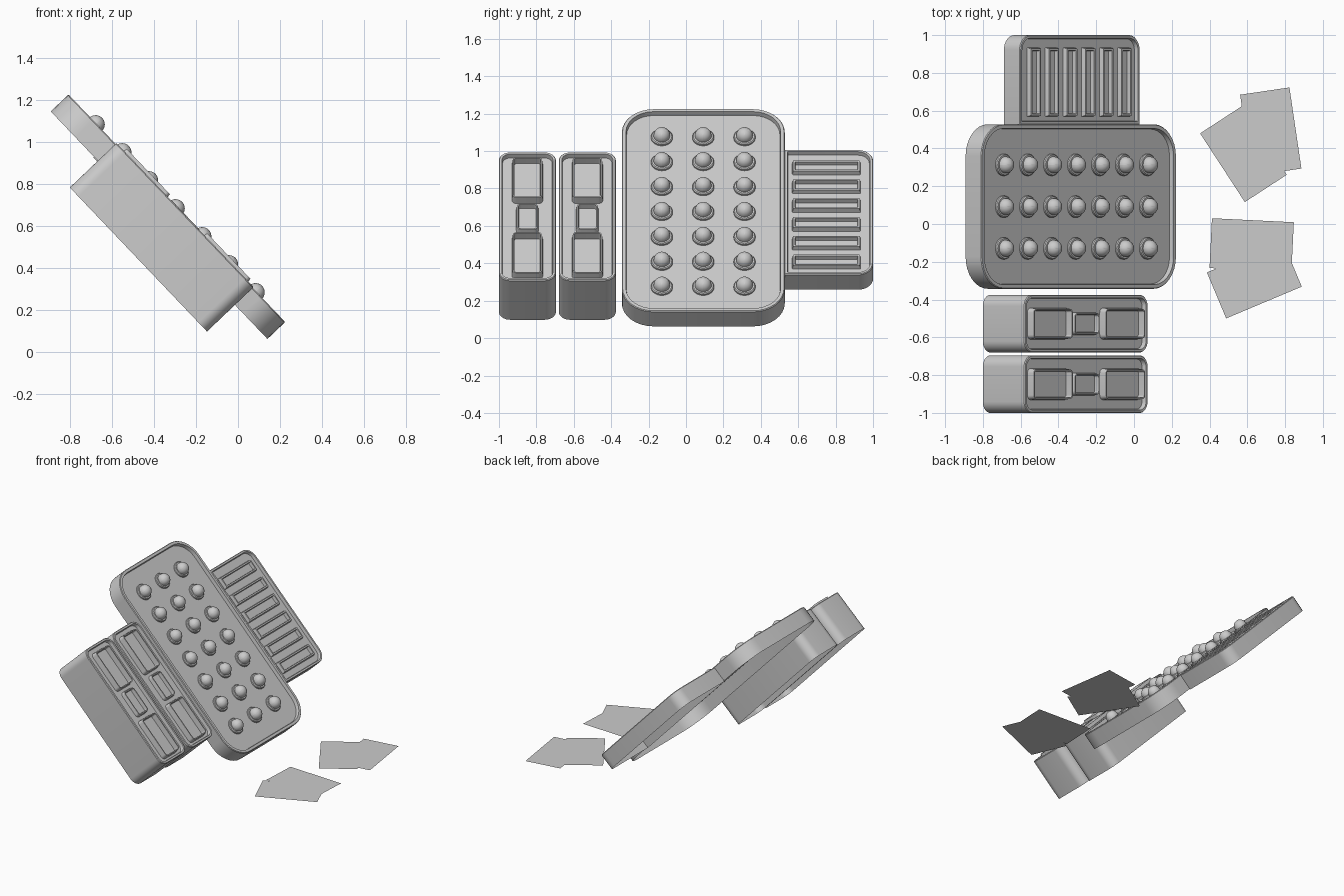
import bpy
import math
from mathutils import Matrix

if "Cube" in bpy.data.objects:
    bpy.data.objects.remove(bpy.data.objects["Cube"])

# Tilted working plane: local X runs downhill, local Z is the face normal
TILT = Matrix.Translation((-0.291, 0, 0.685)) @ Matrix.Rotation(math.radians(46.4), 4, 'Y')
SEG = 8


def outline(x0, x1, y0, y1, radii, inset, z):
    """Rounded rectangle loop; radii are for (x1,y1), (x0,y1), (x0,y0), (x1,y0)."""
    pts = []
    corners = [(x1, y1, -1, -1), (x0, y1, 1, -1), (x0, y0, 1, 1), (x1, y0, -1, 1)]
    for i, (cx, cy, sx, sy) in enumerate(corners):
        r = max(radii[i] - inset, 0.003)
        for k in range(SEG + 1):
            a = math.pi / 2 * (i + k / SEG)
            pts.append((cx + sx * (inset + r) + r * math.cos(a),
                        cy + sy * (inset + r) + r * math.sin(a), z))
    return pts


def loft_mesh(name, rect, radii, layers):
    """Skin a stack of (inset, z) outlines; capped at the last one, open below."""
    verts, faces = [], []
    n = 4 * (SEG + 1)
    for inset, z in layers:
        verts += outline(*rect, radii, inset, z)
    for j in range(len(layers) - 1):
        for i in range(n):
            k = (i + 1) % n
            faces.append((j * n + i, j * n + k, (j + 1) * n + k, (j + 1) * n + i))
    faces.append(tuple(range((len(layers) - 1) * n, len(layers) * n)))
    mesh = bpy.data.meshes.new(name)
    mesh.from_pydata(verts, [], faces)
    return mesh


def place(name, mesh, matrix):
    ob = bpy.data.objects.new(name, mesh)
    bpy.context.collection.objects.link(ob)
    ob.matrix_world = matrix
    return ob


def tray(name, rect, radii, depth, rim, floor, top=0.0):
    """Open-bottomed shell: outer wall, rim, inner wall and floor sheet."""
    layers = [(0, top - depth), (0, top - 0.005), (0.004, top),
              (rim, top), (rim + 0.004, floor)]
    return place(name, loft_mesh(name, rect, radii, layers), TILT)


def pocket(name, rect, r, base, top, lip, bottom):
    """Shallow pocket with a raised lip around it."""
    layers = [(0, base), (0.005, top), (0.005 + lip, top), (0.008 + lip, bottom)]
    return place(name, loft_mesh(name, rect, [r] * 4, layers), TILT)


# Main tray with a 7 x 3 grid of domed buttons
FLOOR = -0.026
tray("main_tray", (-0.748, 0.748, -0.343, 0.528), [0.17] * 4, 0.117, 0.022, FLOOR)
R, D = 0.058, 0.044
profile = [(0, FLOOR), (0, -0.016), (0.005, -0.011), (R - D, -0.011), (R - D, -0.005)]
profile += [(R - D * math.cos(t), -0.005 + D * math.sin(t))
            for t in [math.radians(15 * k) for k in range(1, 6)]]
profile.append((R - 0.004, -0.005 + D))
button = loft_mesh("button", (-R, R, -R, R), [R] * 4, profile)
for row in range(7):
    for col in range(3):
        at = Matrix.Translation((-0.556 + 0.184 * row, -0.129 + 0.221 * col, 0))
        place(f"button_{row}_{col}", button, TILT @ at)

# Side tray with six slots
tray("slot_tray", (-0.449, 0.472, 0.526, 1.0), [0.08, 0.08, 0.004, 0.004],
     0.119, 0.016, FLOOR, -0.003)
for i in range(6):
    u = -0.328 + 0.139 * i
    pocket(f"slot_{i}", (u - 0.044, u + 0.044, 0.568, 0.934), 0.006,
           FLOOR, -0.002, 0.010, FLOOR + 0.001)

# Two deep boxes, each with two large pockets and a small one between
for i, y in enumerate((-0.848, -0.5275)):
    tray(f"deep_box_{i}", (-0.423, 0.524, y - 0.1525, y + 0.1525), [0.06] * 4,
         0.307, 0.016, -0.02, 0.006)
    for j, (a, b, w, h) in enumerate(((-0.375, -0.066, 0.083, 0.022),
                                      (-0.045, 0.155, 0.06, 0.008),
                                      (0.180, 0.490, 0.083, 0.022))):
        pocket(f"box_pocket_{i}_{j}", (a, b, y - w, y + w), 0.025, -0.02, h, 0.007, -0.019)

# Loose flat cards on the floor, overlapping in pairs
card = bpy.data.meshes.new("card")
card.from_pydata([(-0.217, -0.132, 0), (0.217, -0.132, 0), (0.217, 0.132, 0),
                  (-0.217, 0.132, 0)], [], [(0, 1, 2, 3)])
for i, (x, y, ang) in enumerate(((0.724, 0.489, -81.6), (0.579, 0.370, -56.9),
                                 (0.623, -0.112, -2.8), (0.637, -0.294, 22.8))):
    place(f"card_{i}", card, Matrix.Translation((x, y, 0.001 * (i % 2)))
          @ Matrix.Rotation(math.radians(ang), 4, 'Z'))

# Smooth the rounded corners and domes, keep the edges crisp
bpy.ops.object.select_all(action='SELECT')
bpy.context.view_layer.objects.active = bpy.data.objects["main_tray"]
bpy.ops.object.shade_smooth_by_angle(angle=math.radians(30))
